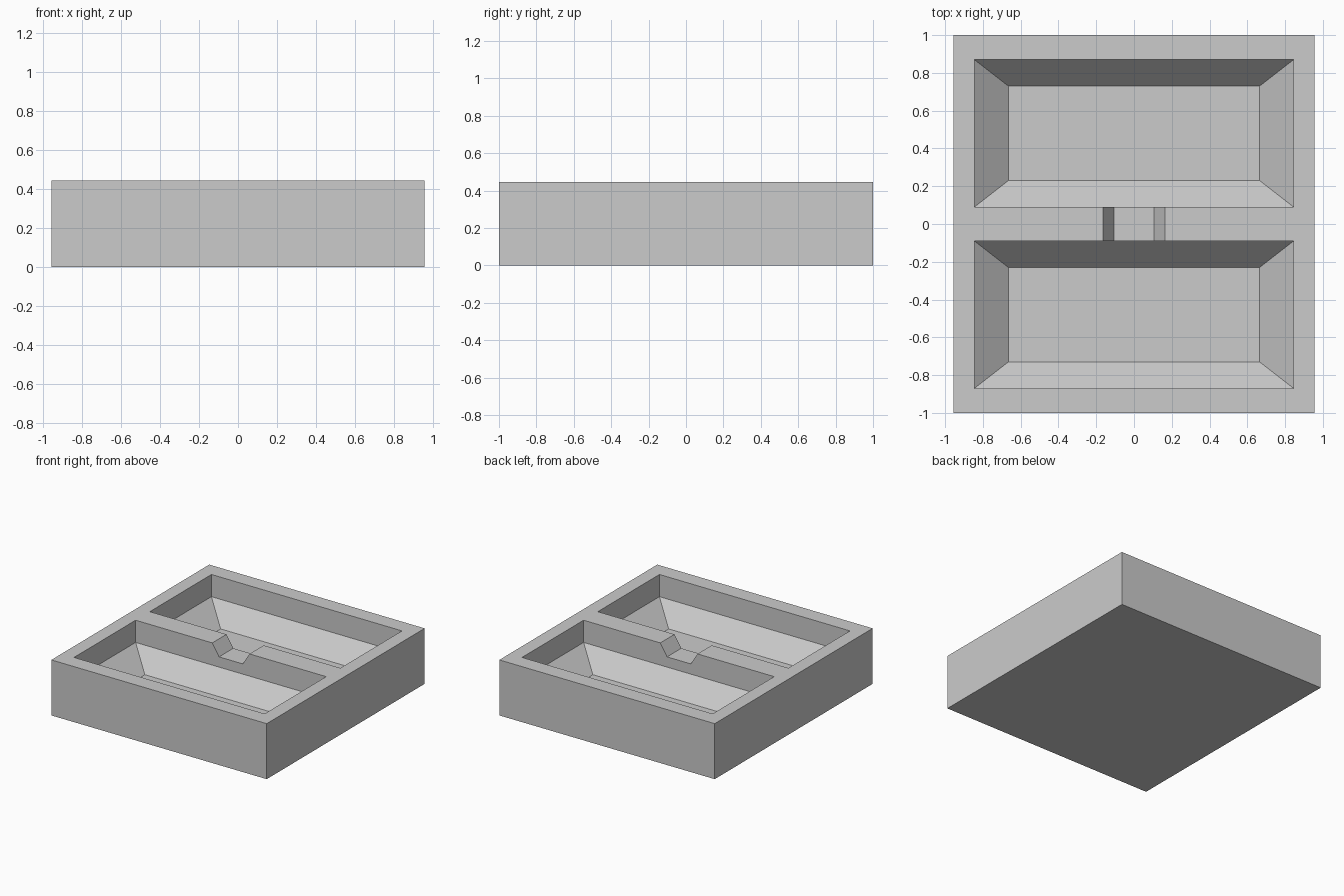
import bpy, bmesh

if "Cube" in bpy.data.objects:
    bpy.data.objects.remove(bpy.data.objects["Cube"])

HEIGHT = 0.445
FLOOR = 0.11       # basin floor height
SHOULDER = 0.267   # where the upright basin walls start to slope inward


def loft(name, rings):
    """Solid skinned through a list of four-point rings, capped at both ends."""
    bm = bmesh.new()
    loops = [[bm.verts.new(p) for p in ring] for ring in rings]
    for a, b in zip(loops, loops[1:]):
        for i in range(4):
            j = (i + 1) % 4
            bm.faces.new((a[i], a[j], b[j], b[i]))
    bm.faces.new(loops[0])
    bm.faces.new(loops[-1])
    bmesh.ops.recalc_face_normals(bm, faces=bm.faces)
    mesh = bpy.data.meshes.new(name)
    bm.to_mesh(mesh)
    bm.free()
    obj = bpy.data.objects.new(name, mesh)
    bpy.context.collection.objects.link(obj)
    return obj


def rect(hx, y0, y1, z):
    return [(-hx, y0, z), (hx, y0, z), (hx, y1, z), (-hx, y1, z)]


def carve(target, cutter):
    cutter.hide_render = True
    mod = target.modifiers.new(cutter.name, 'BOOLEAN')
    mod.operation = 'DIFFERENCE'
    mod.solver = 'EXACT'
    mod.object = cutter
    bpy.context.view_layer.objects.active = target
    bpy.ops.object.modifier_apply(modifier=mod.name)
    bpy.data.objects.remove(cutter)


# Solid outer block
tray = loft("double_basin", [rect(0.955, -1, 1, 0), rect(0.955, -1, 1, HEIGHT)])

# Two basins: sloped lower part, upright upper part
for side, label in ((-1, "front"), (1, "back")):
    carve(tray, loft(label + "_basin_cutter", [
        rect(0.665, side * 0.23, side * 0.73, FLOOR),
        rect(0.845, side * 0.09, side * 0.87, SHOULDER),
        rect(0.845, side * 0.09, side * 0.87, HEIGHT + 0.2),
    ]))

# Overflow notch with sloped sides in the divider
NOTCH = 0.096
carve(tray, loft("notch_cutter", [
    rect(0.105, -0.15, 0.15, HEIGHT - NOTCH),
    rect(0.165, -0.15, 0.15, HEIGHT),
    rect(0.225, -0.15, 0.15, HEIGHT + NOTCH),
]))
